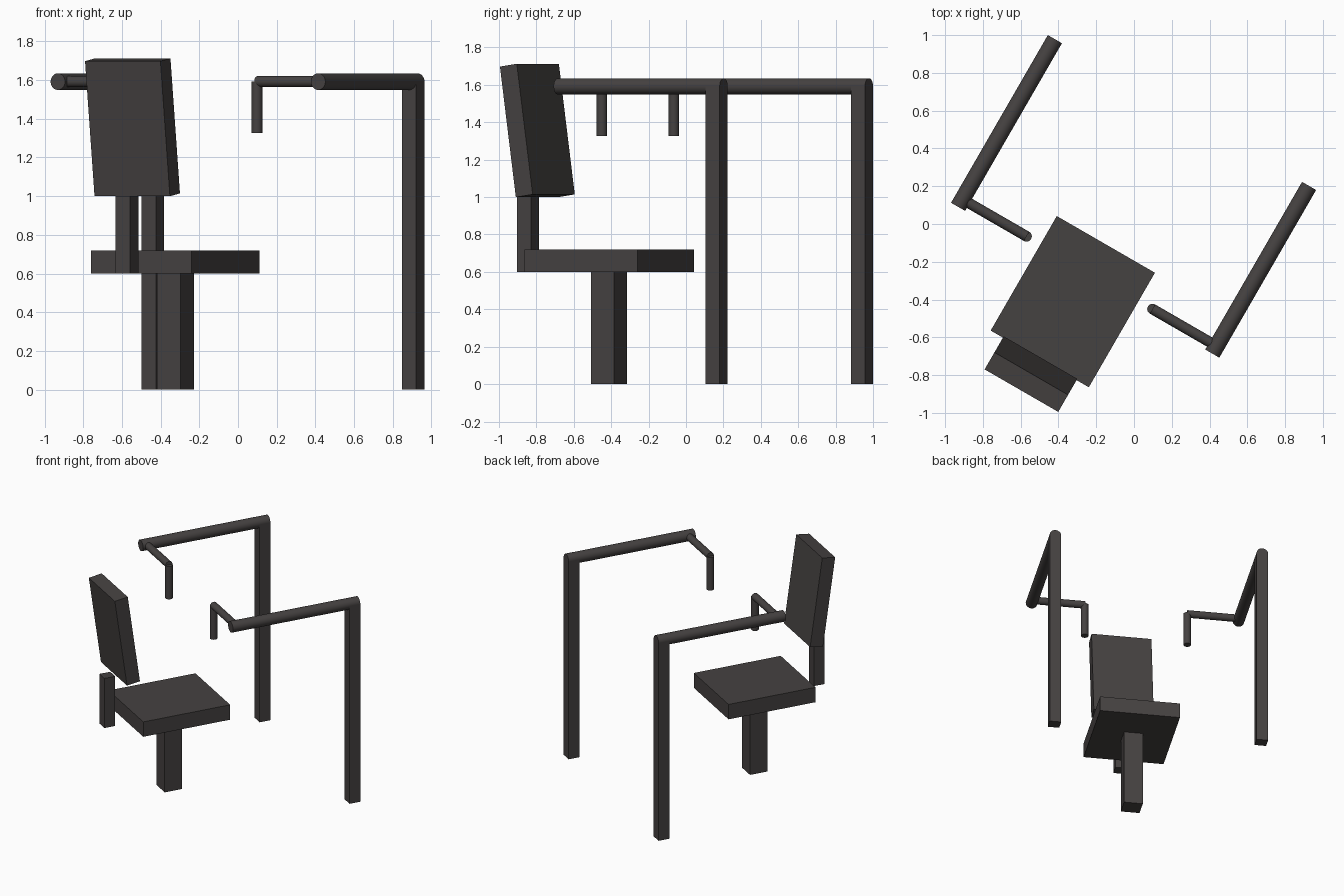
import bpy, bmesh, math
from mathutils import Matrix, Vector

cube = bpy.data.objects.get("Cube")
if cube:
    bpy.data.objects.remove(cube, do_unlink=True)

mat = bpy.data.materials.new("dark grey")
mat.use_nodes = True
colour = (0.06, 0.054, 0.053, 1)
mat.diffuse_color = colour
mat.node_tree.nodes["Principled BSDF"].inputs["Base Color"].default_value = colour

# The whole machine is turned on the floor; parts are laid out in its own axes
BASE = Matrix.Rotation(math.radians(-30), 4, 'Z') @ Matrix.Translation((-0.075, 0, 0))


def finish(name, bm, local):
    mesh = bpy.data.meshes.new(name)
    bm.to_mesh(mesh)
    bm.free()
    mesh.materials.append(mat)
    obj = bpy.data.objects.new(name, mesh)
    bpy.context.collection.objects.link(obj)
    obj.matrix_world = BASE @ local
    return obj


def box(name, centre, size, tilt=0):
    bm = bmesh.new()
    bmesh.ops.create_cube(bm, size=1)
    bmesh.ops.scale(bm, vec=size, verts=bm.verts)
    local = Matrix.Translation(centre) @ Matrix.Rotation(math.radians(tilt), 4, 'X')
    return finish(name, bm, local)


def tube(name, start, end, radius):
    start, end = Vector(start), Vector(end)
    axis = end - start
    bm = bmesh.new()
    bmesh.ops.create_cone(bm, cap_ends=True, segments=32, radius1=radius,
                          radius2=radius, depth=axis.length)
    for face in bm.faces:
        face.smooth = len(face.verts) == 4
    for edge in bm.edges:
        edge.smooth = all(f.smooth for f in edge.link_faces)
    turn = axis.to_track_quat('Z', 'Y').to_matrix().to_4x4()
    return finish(name, bm, Matrix.Translation((start + end) / 2) @ turn)


# Seat, its pedestal, and the backrest on a short post
SEAT_Y = -0.518
box("seat", (0, SEAT_Y, 0.66), (0.6, 0.7, 0.12))
box("seat_pedestal", (0, SEAT_Y, 0.3), (0.14, 0.14, 0.6))
box("backrest_post", (0, -1.018, 0.8), (0.086, 0.086, 0.4))
box("backrest", (0, -0.961, 1.356), (0.45, 0.105, 0.705), tilt=8)

# Mirrored uprights, arms and hand grips
ARM_Z = 1.592
for side, label in ((1, "left"), (-1, "right")):
    x, grip_x = side * 0.777, side * 0.385
    box(label + "_upright", (x, 0.595, ARM_Z / 2), (0.086, 0.086, ARM_Z))
    tube(label + "_arm", (x, -0.387, ARM_Z), (x, 0.638, ARM_Z), 0.043)
    tube(label + "_grip_bar", (x, -0.341, ARM_Z), (grip_x, -0.341, ARM_Z), 0.028)
    tube(label + "_hand_grip", (grip_x, -0.341, ARM_Z), (grip_x, -0.341, 1.327), 0.028)
